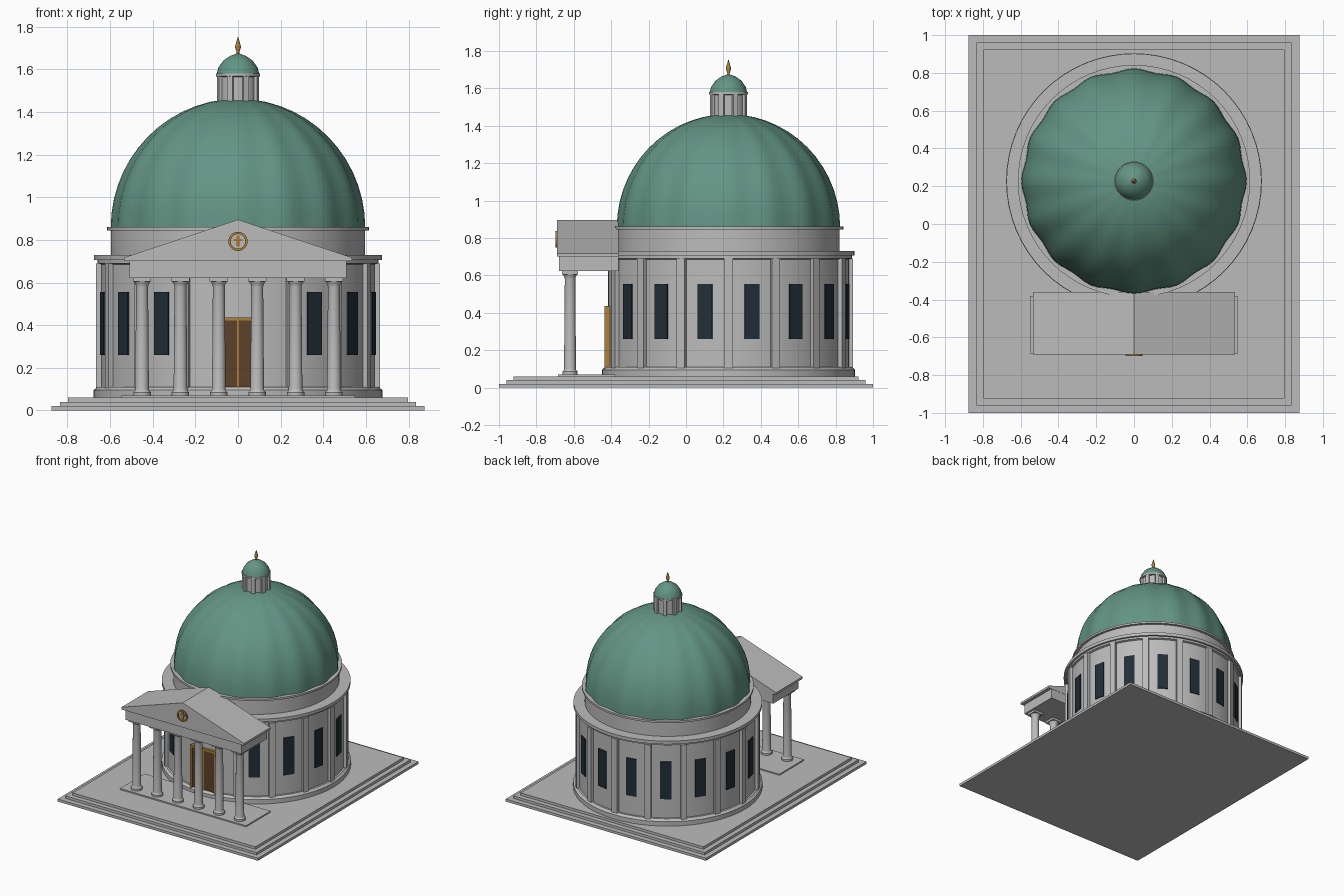
import bpy, bmesh, math
from mathutils import Matrix

if "Cube" in bpy.data.objects:
    bpy.data.objects.remove(bpy.data.objects["Cube"])

CY = 0.227  # rotunda centre on y


def material(name, rgb):
    m = bpy.data.materials.new(name)
    m.diffuse_color = (*rgb, 1)
    m.use_nodes = True
    m.node_tree.nodes["Principled BSDF"].inputs["Base Color"].default_value = m.diffuse_color
    return m


STONE = material("pale stone", (0.50, 0.50, 0.50))
COPPER = material("green copper", (0.125, 0.30, 0.235))
GLASS = material("dark glass", (0.015, 0.027, 0.038))
WOOD = material("brown wood", (0.11, 0.055, 0.022))
GOLD = material("gold", (0.42, 0.22, 0.045))


def finish(name, bm, mat, smooth=False):
    bmesh.ops.recalc_face_normals(bm, faces=bm.faces)
    me = bpy.data.meshes.new(name)
    bm.to_mesh(me)
    bm.free()
    me.materials.append(mat)
    ob = bpy.data.objects.new(name, me)
    bpy.context.collection.objects.link(ob)
    if smooth:
        bpy.ops.object.select_all(action='DESELECT')
        ob.select_set(True)
        bpy.context.view_layer.objects.active = ob
        bpy.ops.object.shade_smooth_by_angle(angle=math.radians(32))
    return ob


def add_box(bm, x0, x1, y0, y1, z0, z1, turn=Matrix()):
    mat = (turn @ Matrix.Translation(((x0 + x1) / 2, (y0 + y1) / 2, (z0 + z1) / 2))
           @ Matrix.Diagonal((x1 - x0, y1 - y0, z1 - z0, 1)))
    bmesh.ops.create_cube(bm, size=1, matrix=mat)


def box(name, mat, *dims):
    bm = bmesh.new()
    add_box(bm, *dims)
    return finish(name, bm, mat)


def add_lathe(bm, profile, cx, cy, n, lobe=lambda a, z: 1.0):
    """Revolve (radius, z) points about a vertical axis and cap both ends."""
    rings = []
    for r, z in profile:
        ring = []
        for i in range(n):
            a = 2 * math.pi * i / n
            k = r * lobe(a, z)
            ring.append(bm.verts.new((cx + k * math.cos(a), cy + k * math.sin(a), z)))
        rings.append(ring)
    for lo, hi in zip(rings, rings[1:]):
        for i in range(n):
            j = (i + 1) % n
            bm.faces.new((lo[i], lo[j], hi[j], hi[i]))
    bm.faces.new(rings[0][::-1])
    bm.faces.new(rings[-1])


def lathe(name, mat, profile, n=64, **kw):
    bm = bmesh.new()
    add_lathe(bm, profile, 0, CY, n, **kw)
    return finish(name, bm, mat, True)


def radial_boxes(name, mat, angles, half, r0, r1, z0, z1):
    """Boxes facing outward around the rotunda; angle 0 is +x."""
    bm = bmesh.new()
    for a in angles:
        turn = Matrix.Translation((0, CY, 0)) @ Matrix.Rotation(math.radians(a), 4, 'Z')
        add_box(bm, r0, r1, -half, half, z0, z1, turn)
    return finish(name, bm, mat)


# Stepped platform
for i, inset in enumerate((0, 0.04, 0.077)):
    box(f"platform_step_{i + 1}", STONE, -0.875 + inset, 0.875 - inset,
        -1 + inset, 1 - inset, i * 0.02, (i + 1) * 0.02)

# Rotunda wall with plinth, cornice, attic and dome ring
lathe("rotunda_wall", STONE, [
    (0.677, 0.06), (0.677, 0.095), (0.66, 0.11), (0.645, 0.11), (0.645, 0.685),
    (0.66, 0.69), (0.66, 0.705), (0.675, 0.705), (0.675, 0.73), (0.595, 0.73),
    (0.595, 0.845), (0.615, 0.845), (0.615, 0.86), (0.57, 0.86)])

# Pilasters and windows, leaving the entrance bay clear
step = 22.5
radial_boxes("pilasters", STONE, [i * step for i in range(16) if i != 12],
             0.023, 0.62, 0.667, 0.105, 0.69)
radial_boxes("windows", GLASS, [(i + 0.5) * step for i in range(16) if i not in (11, 12)],
             0.04, 0.62, 0.651, 0.26, 0.555)

# Softly lobed dome
H = 0.605
dome_profile = [(0.59 * math.cos(t), 0.857 + H * math.sin(t))
                for t in (math.radians(90 * k / 14) for k in range(14))]
dome_profile.append((0.01, 0.857 + H))
lathe("dome", COPPER, dome_profile, n=96,
      lobe=lambda a, z: 1 + 0.012 * math.cos(16 * a))

# Lantern, cap and finial
lathe("lantern", STONE, [(0.088, 1.44), (0.088, 1.565), (0.104, 1.568),
                         (0.104, 1.58), (0.08, 1.58)], n=32)
radial_boxes("lantern_pilasters", STONE, [i * 45 + 22.5 for i in range(8)],
             0.014, 0.07, 0.102, 1.44, 1.57)
lathe("lantern_cap", COPPER, [(0.1, 1.578), (0.092, 1.608), (0.07, 1.64),
                              (0.038, 1.663), (0.004, 1.675)], n=32)
lathe("finial", GOLD, [(0.008, 1.665), (0.006, 1.68), (0.014, 1.703),
                       (0.012, 1.715), (0.001, 1.752)], n=16)

# Portico floor and entablature
box("portico_floor", STONE, -0.55, 0.55, -0.685, -0.38, 0.06, 0.07)
box("entablature", STONE, -0.508, 0.508, -0.68, -0.362, 0.622, 0.705)

# Gabled portico roof
bm = bmesh.new()
gable = [(-0.535, 0.70), (0.535, 0.70), (0.535, 0.717), (0, 0.895), (-0.535, 0.717)]
front = [bm.verts.new((x, -0.69, z)) for x, z in gable]
back = [bm.verts.new((x, -0.36, z)) for x, z in gable]
bm.faces.new(front)
bm.faces.new(back[::-1])
for i in range(5):
    j = (i + 1) % 5
    bm.faces.new((front[i], front[j], back[j], back[i]))
finish("portico_roof", bm, STONE)

# Row of six columns
bm = bmesh.new()
for i in range(6):
    x = -0.45 + 0.18 * i
    add_lathe(bm, [(0.041, 0.07), (0.041, 0.085), (0.034, 0.092), (0.032, 0.1),
                   (0.028, 0.58), (0.03, 0.59), (0.04, 0.608)], x, -0.62, 24)
    add_box(bm, x - 0.043, x + 0.043, -0.663, -0.577, 0.605, 0.624)
finish("columns", bm, STONE, True)

# Entrance door with gilded frame and centre strip
box("door", WOOD, -0.1, 0.1, -0.43, -0.38, 0.07, 0.425)
bm = bmesh.new()
for side in (-1, 1):
    x = 0.104 * side
    add_box(bm, x - 0.008, x + 0.008, -0.436, -0.38, 0.07, 0.437)
add_box(bm, -0.112, 0.112, -0.436, -0.38, 0.421, 0.437)
add_box(bm, -0.005, 0.005, -0.434, -0.42, 0.07, 0.425)
finish("door_frame", bm, GOLD)

# Round gable ornament: a ring around a plain upright relief
bm = bmesh.new()
n = 32
loops = []
for r, y in ((0.045, -0.688), (0.045, -0.699), (0.034, -0.699), (0.034, -0.688)):
    loops.append([bm.verts.new((r * math.cos(2 * math.pi * i / n), y,
                                0.793 + r * math.sin(2 * math.pi * i / n)))
                  for i in range(n)])
for k in range(4):
    p, q = loops[k], loops[(k + 1) % 4]
    for i in range(n):
        j = (i + 1) % n
        bm.faces.new((p[i], p[j], q[j], q[i]))
add_box(bm, -0.01, 0.01, -0.697, -0.688, 0.768, 0.808)
add_box(bm, -0.02, 0.02, -0.696, -0.688, 0.795, 0.803)
add_box(bm, -0.006, 0.006, -0.696, -0.688, 0.808, 0.82)
finish("gable_ornament", bm, GOLD)
